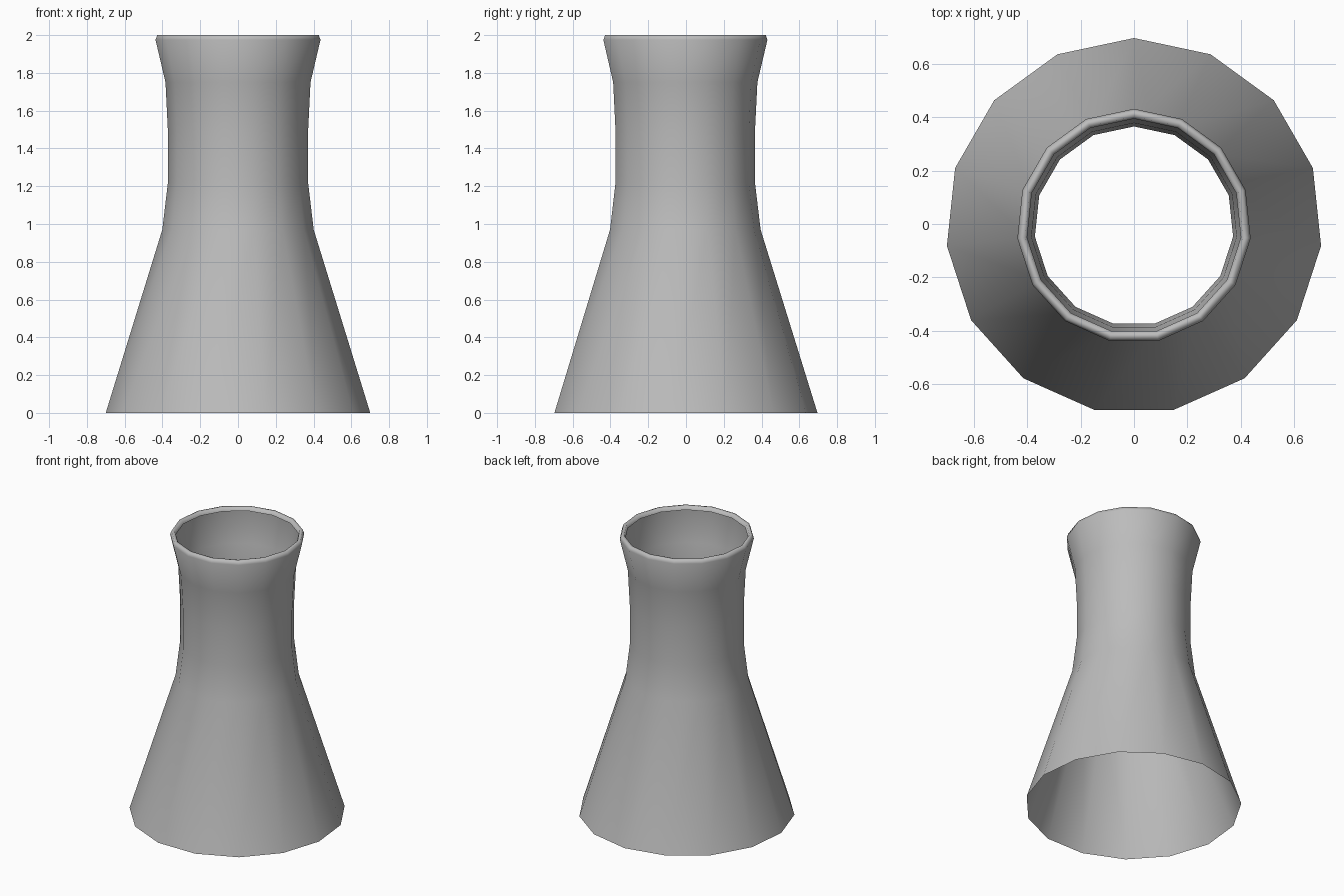
import bpy, bmesh
from math import sin, cos, tau, radians

cube = bpy.data.objects.get("Cube")
if cube:
    bpy.data.objects.remove(cube, do_unlink=True)

SIDES = 15
CENTRE_Y = -0.008

# One plain concrete colour
concrete = bpy.data.materials.new("concrete_grey")
concrete.use_nodes = True
colour = (0.5, 0.5, 0.5, 1)
concrete.diffuse_color = colour
concrete.node_tree.nodes["Principled BSDF"].inputs["Base Color"].default_value = colour


def lathe(name, profile):
    """Spin a (radius, height) profile around the upright axis, open at both ends."""
    bm = bmesh.new()
    rings = []
    for r, z in profile:
        rings.append([bm.verts.new((r * sin(tau * i / SIDES),
                                    CENTRE_Y + r * cos(tau * i / SIDES), z))
                      for i in range(SIDES)])
    for low, high in zip(rings, rings[1:]):
        for i in range(SIDES):
            j = (i + 1) % SIDES
            bm.faces.new((low[j], low[i], high[i], high[j]))
    mesh = bpy.data.meshes.new(name)
    bm.to_mesh(mesh)
    bm.free()
    mesh.materials.append(concrete)
    obj = bpy.data.objects.new(name, mesh)
    bpy.context.collection.objects.link(obj)
    return obj


# Flared open shell, ending in a lip that rolls inward
tower = lathe("cooling_tower_shell", [
    (0.704, 0), (0.403, 0.97), (0.373, 1.22), (0.373, 1.49), (0.386, 1.75),
    (0.439, 1.975), (0.43, 2), (0.41, 2), (0.402, 1.975)])

bpy.ops.object.select_all(action="DESELECT")
tower.select_set(True)
bpy.context.view_layer.objects.active = tower
bpy.ops.object.shade_smooth_by_angle(angle=radians(80))
